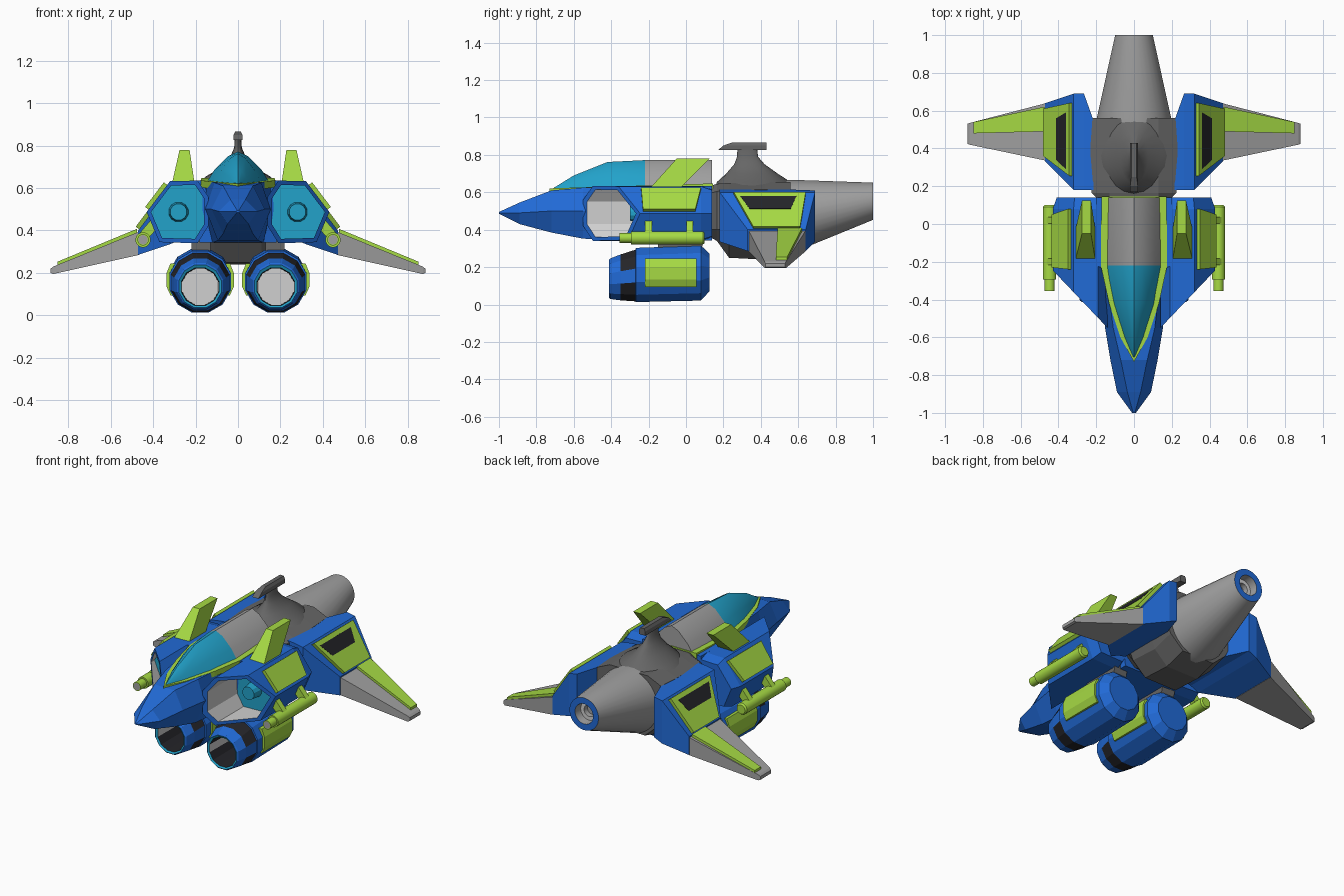
import bpy, bmesh, math
from mathutils import Vector

if "Cube" in bpy.data.objects:
    bpy.data.objects.remove(bpy.data.objects["Cube"])


def material(name, r, g, b):
    m = bpy.data.materials.new(name)
    lin = [((c / 255 + 0.055) / 1.055) ** 2.4 for c in (r, g, b)]
    m.diffuse_color = (*lin, 1)
    m.use_nodes = True
    m.node_tree.nodes["Principled BSDF"].inputs["Base Color"].default_value = m.diffuse_color
    return m


BLUE = material("blue", 33, 106, 214)
GREEN = material("lime green", 166, 218, 68)
TEAL = material("teal", 34, 162, 202)
GREY = material("grey", 160, 160, 160)
PALE = material("pale grey", 208, 208, 208)
DARK = material("dark grey", 102, 102, 102)
BLACK = material("near black", 36, 36, 40)


def loft(name, sections, mats, mirror=False, smooth=None, rule=None):
    """Skin equal-length rings. mats: one material, or one each for start cap, bands, end cap."""
    per_band = isinstance(mats, list)
    used = list(dict.fromkeys(mats)) if per_band else [mats]
    bm = bmesh.new()
    rings = [[bm.verts.new(p) for p in s] for s in sections]
    n = len(rings[0])

    def face(vs, k):
        f = bm.faces.new(vs)
        f.material_index = used.index(mats[k]) if per_band else 0

    face(rings[0], 0)
    for k in range(len(rings) - 1):
        a, b = rings[k], rings[k + 1]
        for i in range(n):
            j = (i + 1) % n
            face([a[i], a[j], b[j], b[i]], k + 1)
    face(rings[-1], len(rings))
    bmesh.ops.recalc_face_normals(bm, faces=bm.faces)
    if rule:
        mat, test = rule
        used.append(mat)
        for f in bm.faces:
            f.normal_update()
            if test(f.calc_center_median(), f.normal):
                f.material_index = len(used) - 1
    me = bpy.data.meshes.new(name)
    bm.to_mesh(me)
    bm.free()
    for m in used:
        me.materials.append(m)
    ob = bpy.data.objects.new(name, me)
    bpy.context.collection.objects.link(ob)
    if smooth:
        bpy.ops.object.select_all(action='DESELECT')
        ob.select_set(True)
        bpy.context.view_layer.objects.active = ob
        bpy.ops.object.shade_smooth_by_angle(angle=math.radians(smooth))
    if mirror:
        ob.modifiers.new("mirror", 'MIRROR').use_mirror_merge = False
    return ob


def circle(x, y, z, r, n):
    """Ring facing along y."""
    return [(x + r * math.cos((i + .5) * math.tau / n), y,
             z + r * math.sin((i + .5) * math.tau / n)) for i in range(n)]


def both(half):
    """Close a right-hand half outline (x, ...) with its mirror image."""
    return half + [(-p[0], *p[1:]) for p in reversed(half) if p[0] > 0]


def plate(name, pts, normal, thick, mat):
    off = Vector(normal).normalized() * thick
    low = [Vector(p) - off * .5 for p in pts]
    return loft(name, [low, [p + off * 1.5 for p in low]], mat, mirror=True)


def quad_x(x, y0, y1, z0, z1):
    return [(x, y0, z0), (x, y1, z0), (x, y1, z1), (x, y0, z1)]


def quad_z(z, x0, x1, y0, y1):
    return [(x0, y0, z), (x1, y0, z), (x1, y1, z), (x0, y1, z)]


# Nose and centre fuselage: y, top half width, mid half width, bottom half width, z top/mid/bottom
hull = [(-1, .004, .01, .004, .495, .49, .485), (-.89, .035, .09, .05, .545, .49, .43),
        (-.72, .07, .125, .07, .61, .5, .385), (-.55, .11, .153, .095, .625, .5, .352),
        (-.24, .15, .157, .12, .635, .5, .343), (-.22, .2, .2, .18, .635, .5, .343),
        (.14, .2, .2, .18, .635, .5, .343)]
loft("fuselage", [both([(t, y, zt), (m, y, zm), (b, y, zb)]) for y, t, m, b, zt, zm, zb in hull], BLUE)

# Canopy glass with grey rear spine, and its green frame
shape = [(1, 0), (.7, .47), (.3, .86), (0, 1)]
canopy = [(-.705, .008, .625), (-.6, .055, .69), (-.42, .115, .762), (-.22, .158, .772), (.14, .158, .772)]
loft("canopy", [both([(w * a, y, .61 + (t - .61) * h) for a, h in shape]) for y, w, t in canopy],
     [TEAL] * 4 + [GREY] * 2, smooth=25)
frame = [(0, -.73), (.072, -.6), (.132, -.42), (.176, -.22), (.172, .145)]
loft("canopy_frame", [both([(x, y, z + .03 * y) for x, y in frame]) for z in (.61, .643)], GREEN)

# Side nacelles with slanted intakes, pale lining and teal back wall
OUT = [(.19, .635), (.32, .632), (.43, .487), (.37, .345), (.19, .34), (.14, .42), (.14, .56)]


def nacelle_ring(scale, y=None):
    pts = [(.28 + (x - .28) * scale, .487 + (z - .487) * scale) for x, z in OUT]
    return [(x, -.55 + (x - .14) * 1.05 if y is None else y, z) for x, z in pts]


loft("intake_nacelle", [nacelle_ring(.86, -.235), nacelle_ring(.86), nacelle_ring(1),
                        nacelle_ring(1, .08), nacelle_ring(.86, .14)],
     [TEAL, PALE, BLUE, BLUE, BLUE, BLUE], mirror=True)
loft("intake_hub", [circle(.28, -.3, .487, .04, 12), circle(.28, -.23, .487, .048, 12)], TEAL, mirror=True)


def on_slope(a, b, pts):
    """Points (y, t) on a slope running from a to b, both (x, z)."""
    return [(a[0] + (b[0] - a[0]) * t, y, a[1] + (b[1] - a[1]) * t) for y, t in pts]


plate("nacelle_panel", on_slope(OUT[1], OUT[2], [(-.24, .12), (.08, .12), (.05, .92), (-.23, .92)]),
      (.145, 0, .11), .02, GREEN)

# Upright green fins on the nacelles
loft("top_fin", [quad_z(.625, .205, .31, -.19, -.03), quad_z(.78, .228, .275, -.05, .125)], GREEN, mirror=True)

# Gun pods and their struts
gun = [(-.355, .022), (-.355, .027), (-.295, .027), (-.295, .036), (.09, .036), (.1, .028)]
loft("gun_pod", [circle(.447, y, .356, r, 16) for y, r in gun],
     [GREY] + [GREEN] * 6, mirror=True, smooth=30)
for name, y in (("front_strut", -.2), ("rear_strut", .02)):
    loft(name, [[(.38, y - .018, .41), (.38, y + .018, .41), (.41, y + .018, .45), (.41, y - .018, .45)],
                [(.43, y - .018, .355), (.43, y + .018, .355), (.465, y + .018, .385), (.465, y - .018, .385)]],
         GREEN, mirror=True)

# Lower engines: (y, radius, centre z) from the inner wall, round the lip and back
engine = [(-.2, .088, .135), (-.405, .092, .135), (-.412, .104, .137), (-.405, .112, .138),
          (-.35, .127, .145), (-.27, .143, .155), (-.268, .15, .158), (.08, .152, .168), (.125, .105, .172)]
EX = .178
loft("lower_engine", [circle(EX, y, z, r, 12) for y, r, z in engine],
     [PALE, PALE, TEAL] + [BLUE] * 7, mirror=True,
     rule=(BLACK, lambda c, n: -.35 < c.y < -.269 and abs(n.z) > .4))
for name, s in (("engine_outer_panel", 1), ("engine_inner_panel", -1)):
    loft(name, [[(EX + s * x, y, z) for x, z in ((.1, .095), (.14, .095), (.158, .135),
                                                 (.158, .2), (.14, .245), (.1, .245))]
                for y in (-.22, .055)], GREEN, mirror=True)
# Short pylons joining the engines to the hull
loft("engine_pylon", [quad_z(.28, .13, .22, -.15, .08), quad_z(.37, .13, .22, -.15, .1)], DARK, mirror=True)

# Dark rear hull: y, half width, z top, z bottom
rear = [(.13, .19, .635, .36), (.165, .225, .645, .34), (.23, .23, .65, .25), (.42, .23, .655, .24), (.56, .22, .655, .28)]
loft("rear_hull", [both([(.13, y, t), (w, y, t - .04), (w, y, .4), (.2, y, b + .08), (.11, y, b)])
                   for y, w, t, b in rear], DARK)

# Flared mast (z, y front, y back, half width) and its cross blade
mast = [(.6, .15, .57, .22), (.655, .165, .56, .15), (.70, .215, .49, .075), (.75, .258, .42, .035),
        (.79, .273, .385, .018), (.84, .275, .38, .015)]
loft("mast", [[(w * math.cos(a), (f + b) / 2 + (b - f) / 2 * math.sin(a), z)
               for a in [i * math.tau / 20 for i in range(20)]] for z, f, b, w in mast], DARK, smooth=35)
loft("mast_blade", [quad_z(.825, -.021, .021, .17, .43), quad_z(.85, -.021, .021, .2, .43),
                    quad_z(.867, -.013, .013, .25, .43)], DARK)

# Tail cone with blue end ring and recessed nozzle
tail = [(.5, .2, .465), (.56, .198, .47), (1, .1, .552), (1, .062, .552), (.95, .058, .552),
        (.95, .035, .552), (.92, .033, .552)]
loft("tail_cone", [circle(0, y, z, r, 32) for y, r, z in tail],
     [GREY, GREY, GREY, BLUE, GREY, PALE, GREY, GREY], smooth=30)

# Blue wing roots, with a green panel and dark window on the slope
loft("wing_root", [quad_x(.215, .18, .55, .37, .615), quad_x(.265, .18, .69, .36, .61),
                   quad_x(.32, .18, .69, .335, .6), quad_x(.47, .33, .64, .285, .4)], BLUE, mirror=True)
A, B = (.32, .6), (.47, .4)
plate("wing_root_panel", on_slope(A, B, [(.255, .05), (.64, .05), (.61, .97), (.36, .97)]),
      (.2, 0, .15), .02, GREEN)
plate("wing_root_window", on_slope((.33, .607), (.48, .407), [(.29, .16), (.59, .16), (.56, .5), (.34, .5)]),
      (.2, 0, .15), .009, BLACK)

# Drooping outer wings with green upper strip
loft("outer_wing", [quad_x(.465, .335, .64, .285, .395), quad_x(.87, .42, .535, .195, .23),
                    quad_x(.882, .425, .53, .2, .22)], GREY, mirror=True)
loft("wing_strip", [quad_x(.475, .49, .62, .375, .408), quad_x(.85, .48, .54, .225, .253)], GREEN, mirror=True)
